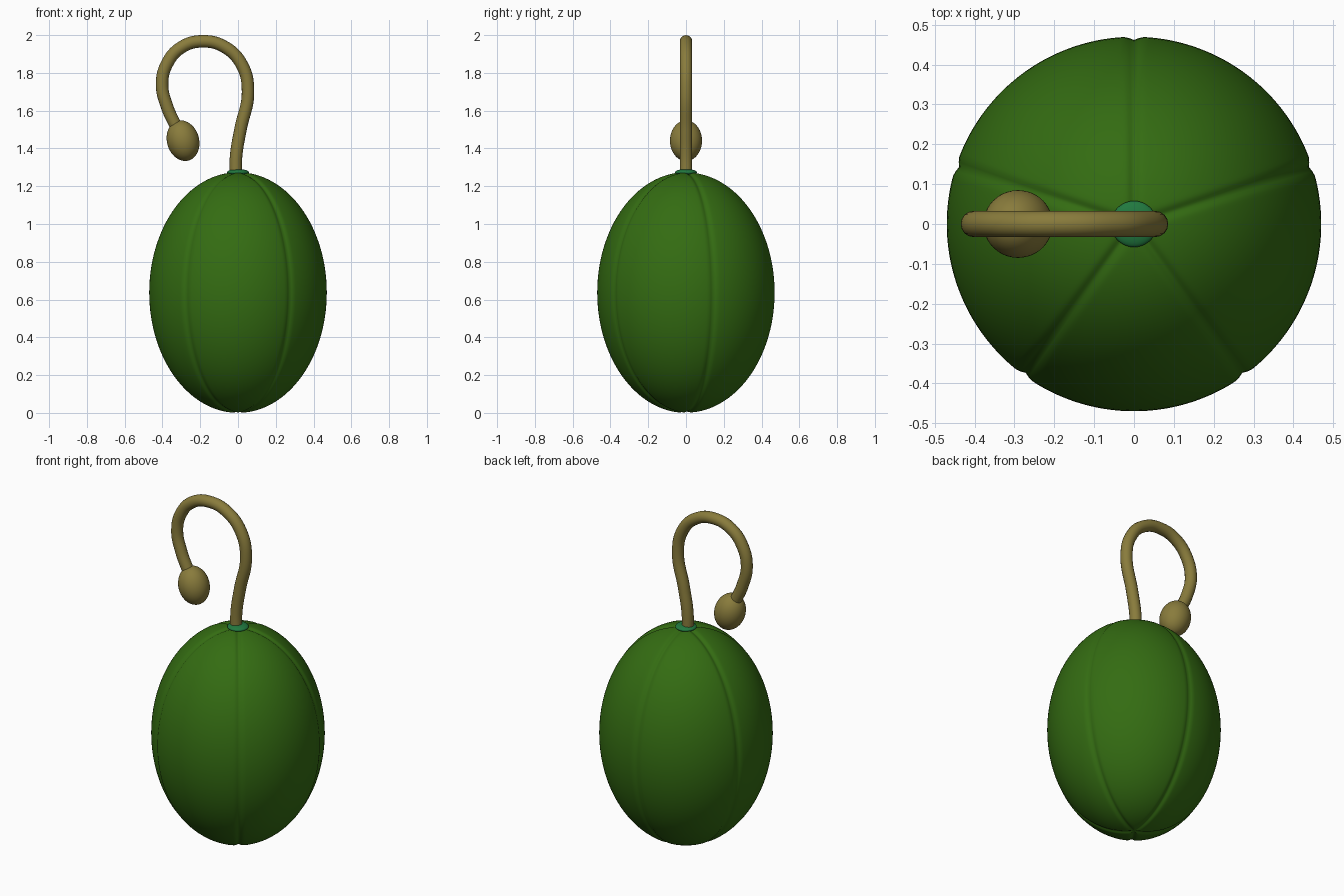
import bpy, bmesh, math
from mathutils import Matrix, Vector

if "Cube" in bpy.data.objects:
    bpy.data.objects.remove(bpy.data.objects["Cube"])


def material(name, rgb):
    m = bpy.data.materials.new(name)
    m.diffuse_color = (*rgb, 1)
    m.use_nodes = True
    m.node_tree.nodes["Principled BSDF"].inputs["Base Color"].default_value = m.diffuse_color
    return m


BODY = material("deep_green", (0.034, 0.15, 0.006))
STEM = material("olive", (0.25, 0.2, 0.045))
COLLAR = material("teal_green", (0.015, 0.19, 0.05))


def ellipsoid(name, loc, radii, mat, tilt=0.0, segs=48, rings=24, shape=None):
    bm = bmesh.new()
    bmesh.ops.create_uvsphere(bm, u_segments=segs, v_segments=rings, radius=1)
    rx, ry, rz = radii
    for v in bm.verts:
        p = v.co.copy()
        v.co = Vector((p.x * rx, p.y * ry, p.z * rz))
        if shape:
            n = Vector((p.x / rx, p.y / ry, p.z / rz)).normalized()
            v.co -= n * shape(p)
    bm.transform(Matrix.Translation(loc) @ Matrix.Rotation(tilt, 4, 'Y'))
    for f in bm.faces:
        f.smooth = True
    me = bpy.data.meshes.new(name)
    bm.to_mesh(me)
    bm.free()
    me.materials.append(mat)
    ob = bpy.data.objects.new(name, me)
    bpy.context.collection.objects.link(ob)
    return ob


# Five narrow seams running from pole to pole
def seam_depth(p):
    r = math.hypot(p.x, p.y)
    if r < 1e-4:
        return 0.008
    step = math.tau / 5
    a = math.atan2(p.y, p.x) - math.pi / 2
    d = abs((a + step / 2) % step - step / 2)
    arc = 0.47 * r * d
    return 0.008 * math.exp(-(arc / 0.013) ** 2)


# Fruit body
ellipsoid("fruit_body", (0, 0, 0.637), (0.47, 0.47, 0.637), BODY,
          segs=240, rings=80, shape=seam_depth)

# Collar at the foot of the stem
ellipsoid("stem_collar", (0, 0, 1.273), (0.058, 0.058, 0.018), COLLAR)

# Hooked stem
path = [(-0.012, 1.25), (-0.01, 1.36), (0.013, 1.5), (0.053, 1.7),
        (0.022, 1.84), (-0.07, 1.937), (-0.19, 1.967), (-0.3, 1.935),
        (-0.375, 1.85), (-0.402, 1.74), (-0.375, 1.62), (-0.325, 1.51)]
cu = bpy.data.curves.new("stem", 'CURVE')
cu.dimensions = '3D'
cu.bevel_depth = 0.033
cu.bevel_resolution = 6
cu.use_fill_caps = True
sp = cu.splines.new('BEZIER')
sp.bezier_points.add(len(path) - 1)
sp.resolution_u = 10
for bp, (x, z) in zip(sp.bezier_points, path):
    bp.co = (x, 0, z)
    bp.handle_left_type = bp.handle_right_type = 'AUTO'
cu.materials.append(STEM)
bpy.context.collection.objects.link(bpy.data.objects.new("stem", cu))

# Bulb at the stem tip
ellipsoid("stem_bulb", (-0.291, 0, 1.441), (0.085, 0.085, 0.109), STEM,
          tilt=-math.radians(16))
